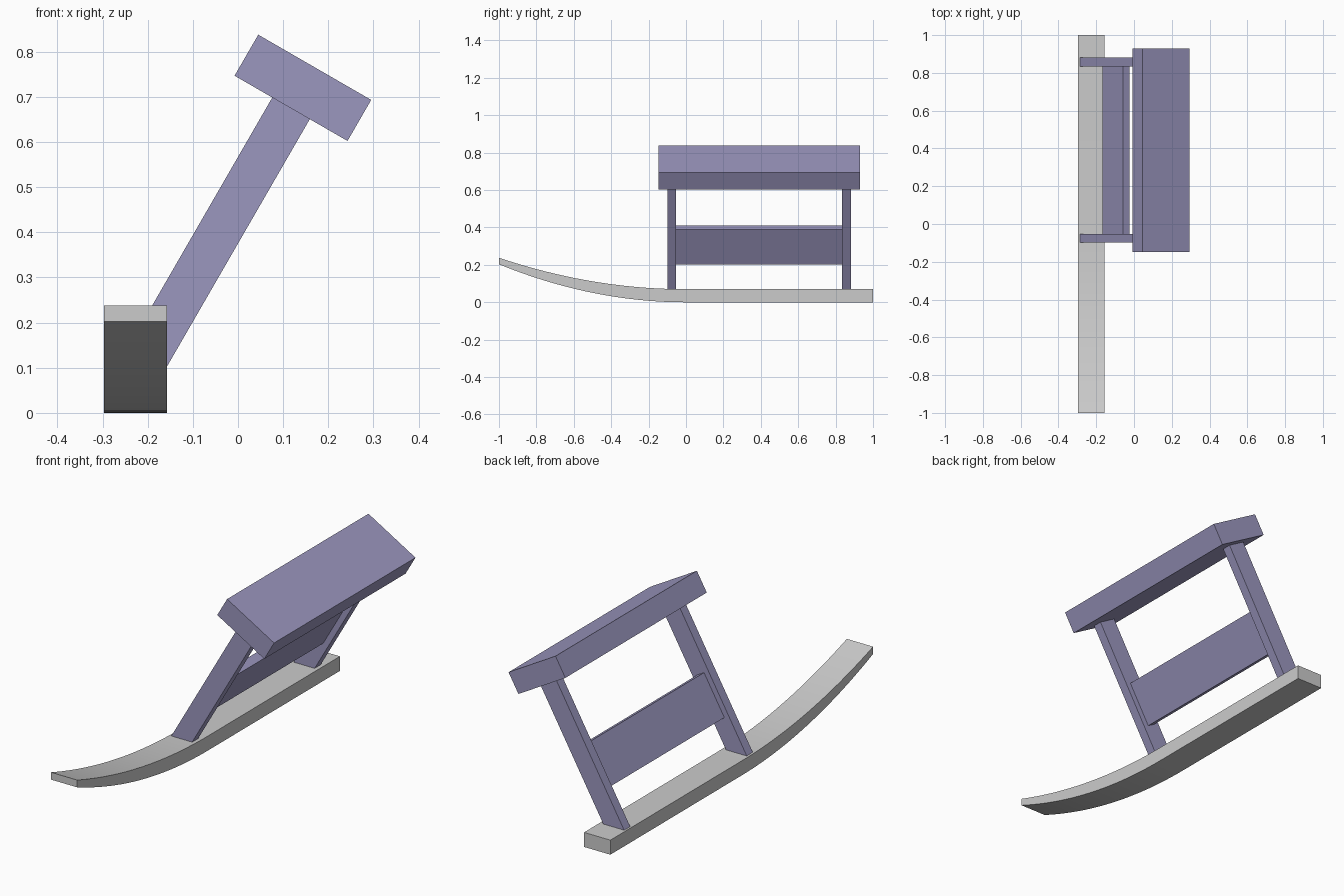
import bpy, bmesh, math
from mathutils import Matrix

if "Cube" in bpy.data.objects:
    bpy.data.objects.remove(bpy.data.objects["Cube"])

purple = bpy.data.materials.new("purple")
purple.diffuse_color = (0.33, 0.31, 0.52, 1)
purple.use_nodes = True
purple.node_tree.nodes["Principled BSDF"].inputs["Base Color"].default_value = purple.diffuse_color

TILT = math.radians(30)
MID_Y = 0.391            # middle of the tilted frame along y
FOOT = (-0.2455, 0.046)  # x, z of the foot of the tilted frame


def finish(name, bm, mat=None):
    bmesh.ops.recalc_face_normals(bm, faces=bm.faces)
    mesh = bpy.data.meshes.new(name)
    bm.to_mesh(mesh)
    bm.free()
    if mat:
        mesh.materials.append(mat)
    obj = bpy.data.objects.new(name, mesh)
    bpy.context.collection.objects.link(obj)
    return obj


def tilted_box(name, width, length, height, along, offset_y=0):
    """Box centred `along` the leaning axis, measured from the foot."""
    x = FOOT[0] + along * math.sin(TILT)
    z = FOOT[1] + along * math.cos(TILT)
    bm = bmesh.new()
    bmesh.ops.create_cube(bm, size=1, matrix=(
        Matrix.Translation((x, MID_Y + offset_y, z))
        @ Matrix.Rotation(TILT, 4, 'Y')
        @ Matrix.Diagonal((width, length, height, 1))))
    return finish(name, bm, purple)


# Runner: flat at the back, thinning and curving up to the front tip
STEPS = 24
ts = [i / STEPS for i in range(STEPS + 1)]
bottom = [(1, 0)] + [(-t, 0.203 * t * t) for t in ts]
top = [(1, 0.07)] + [(-t, 0.07 + 0.168 * t * t) for t in ts]
bm = bmesh.new()
rings = []
for (y, z0), (_, z1) in zip(bottom, top):
    rings.append([bm.verts.new(c) for c in (
        (-0.297, y, z0), (-0.157, y, z0), (-0.157, y, z1), (-0.297, y, z1))])
for a, b in zip(rings, rings[1:]):
    for i in range(4):
        j = (i + 1) % 4
        bm.faces.new((a[i], a[j], b[j], b[i]))
bm.faces.new(rings[0])
bm.faces.new(rings[-1])
runner = finish("runner", bm)
bpy.context.view_layer.objects.active = runner
runner.select_set(True)
bpy.ops.object.shade_smooth_by_angle(angle=math.radians(30))

# Leaning posts
for side, label in ((-1, "front_post"), (1, "back_post")):
    tilted_box(label, 0.096, 0.046, 0.726, 0.363, side * 0.467)

# Panel between the posts
tilted_box("cross_panel", 0.042, 0.888, 0.217, 0.301)

# Footrest beam on top of the posts
tilted_box("top_beam", 0.289, 1.076, 0.105, 0.726 + 0.0525)
